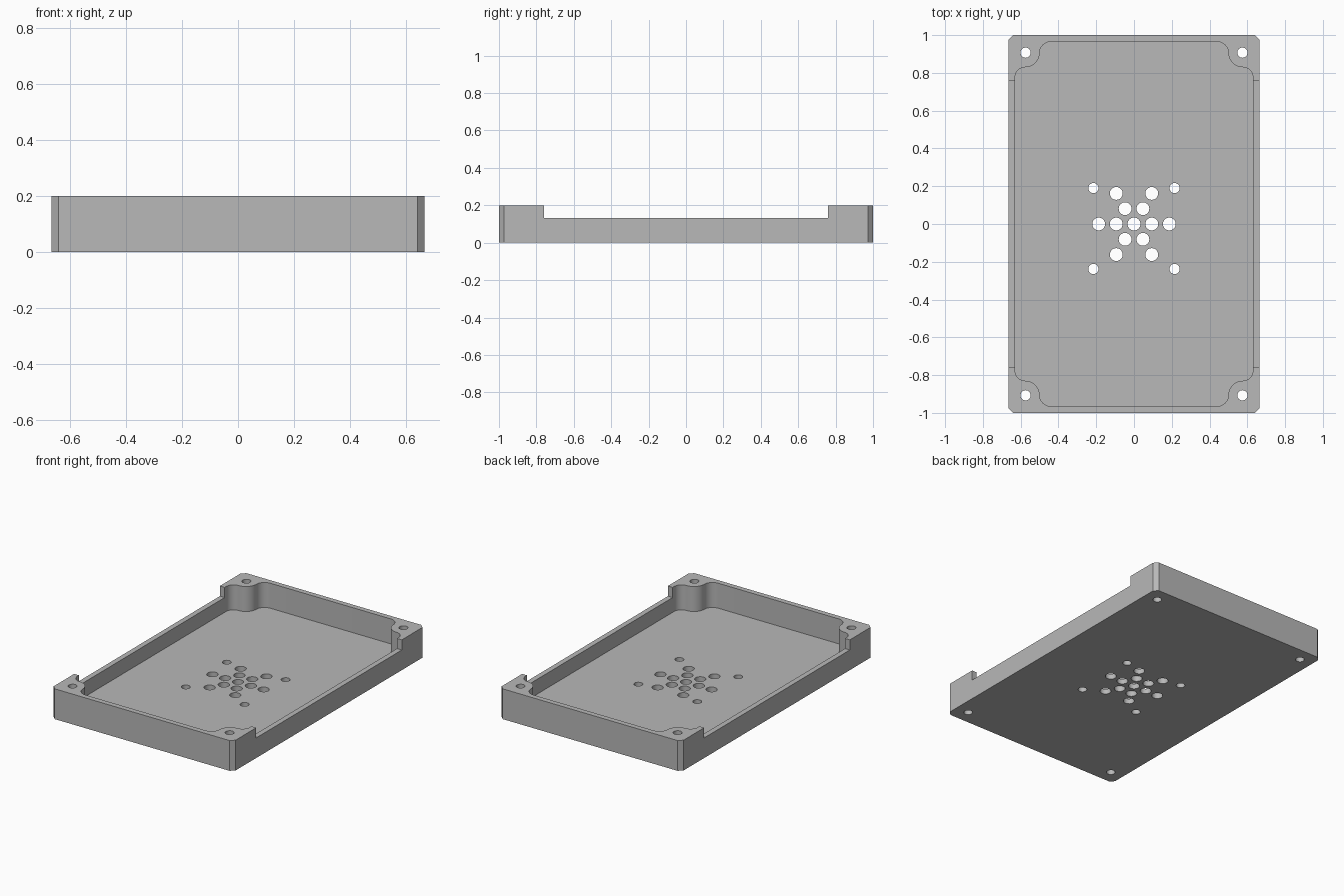
import bpy, bmesh
from math import radians, cos, sin
from mathutils import Vector

cube = bpy.data.objects.get("Cube")
if cube:
    bpy.data.objects.remove(cube, do_unlink=True)

W, L, H = 0.665, 1.0, 0.2        # half width, half length, height
FLOOR, NOTCH = 0.035, 0.133      # floor thickness, side wall height
CHAMFER = 0.026

grey = bpy.data.materials.new("plain grey")
grey.use_nodes = True
colour = (0.48, 0.48, 0.48, 1)
grey.diffuse_color = colour
grey.node_tree.nodes["Principled BSDF"].inputs["Base Color"].default_value = colour


def arc(cx, cy, r, start, end, steps=10):
    angles = [radians(start + (end - start) * i / steps) for i in range(steps + 1)]
    return [(cx + r * cos(a), cy + r * sin(a)) for a in angles]


def four_corners(quarter):
    """Repeat a top-to-right corner path around all four corners."""
    path = []
    for sx, sy in ((1, 1), (1, -1), (-1, -1), (-1, 1)):
        pts = [(sx * x, sy * y) for x, y in quarter]
        path += pts if sx == sy else pts[::-1]
    return path


def prism(name, outlines, z0, z1):
    """Extrude one or more closed outlines into solids."""
    bm = bmesh.new()
    for outline in outlines:
        face = bm.faces.new([bm.verts.new((x, y, z0)) for x, y in outline])
        out = bmesh.ops.extrude_face_region(bm, geom=[face])
        top = [v for v in out["geom"] if isinstance(v, bmesh.types.BMVert)]
        bmesh.ops.translate(bm, verts=top, vec=Vector((0, 0, z1 - z0)))
    bmesh.ops.recalc_face_normals(bm, faces=bm.faces)
    mesh = bpy.data.meshes.new(name)
    bm.to_mesh(mesh)
    bm.free()
    obj = bpy.data.objects.new(name, mesh)
    bpy.context.collection.objects.link(obj)
    return obj


def circle(x, y, r):
    return arc(x, y, r, 0, 360, 32)[:-1]


# Tray block with chamfered upright corners
tray = prism("tray", [four_corners([(W - CHAMFER, L), (W, L - CHAMFER)])], 0, H)
tray.data.materials.append(grey)

# Cavity leaving a round screw boss in each corner
bx, by, br = 0.575, 0.905, 0.075
quarter = (arc(bx - br - 0.06, by, 0.06, 90, 0)
           + arc(bx, by, br, 180, 270)[1:]
           + arc(bx, by - br - 0.055, 0.055, 90, 0)[1:])
cavity = prism("cavity_cutter", [four_corners(quarter)], FLOOR, H + 0.2)

# Lowered side walls
notch = prism("side_notch_cutter", [four_corners([(1, 0.76)])], NOTCH, H + 0.2)

# Screw holes, board mounting holes and vent holes
holes = [circle(sx * 0.574, sy * 0.907, 0.027) for sx in (-1, 1) for sy in (-1, 1)]
holes += [circle(sx * 0.215, y, 0.027) for sx in (-1, 1) for y in (0.19, -0.238)]
vents = [(0.094, 0), (0.187, 0), (0.047, 0.081), (0.047, -0.081),
         (0.094, 0.162), (0.094, -0.162)]
holes += [circle(sx * x, y, 0.034) for sx in (-1, 1) for x, y in vents]
holes.append(circle(0, 0, 0.034))
drill = prism("hole_cutter", holes, -0.1, H + 0.3)

# Cut everything out and keep only the finished tray
cutters = [cavity, notch, drill]
for cutter in cutters:
    cutter.hide_render = True
    mod = tray.modifiers.new(cutter.name, "BOOLEAN")
    mod.operation = "DIFFERENCE"
    mod.solver = "EXACT"
    mod.object = cutter
bpy.context.view_layer.update()
graph = bpy.context.evaluated_depsgraph_get()
result = bpy.data.meshes.new_from_object(tray.evaluated_get(graph))
tray.modifiers.clear()
tray.data = result
for cutter in cutters:
    bpy.data.objects.remove(cutter, do_unlink=True)
result.materials.clear()
result.materials.append(grey)
for poly in result.polygons:
    poly.material_index = 0

# Smooth curved walls, sharp edges kept
bpy.ops.object.select_all(action="DESELECT")
tray.select_set(True)
bpy.context.view_layer.objects.active = tray
bpy.ops.object.shade_smooth_by_angle(angle=radians(30))
